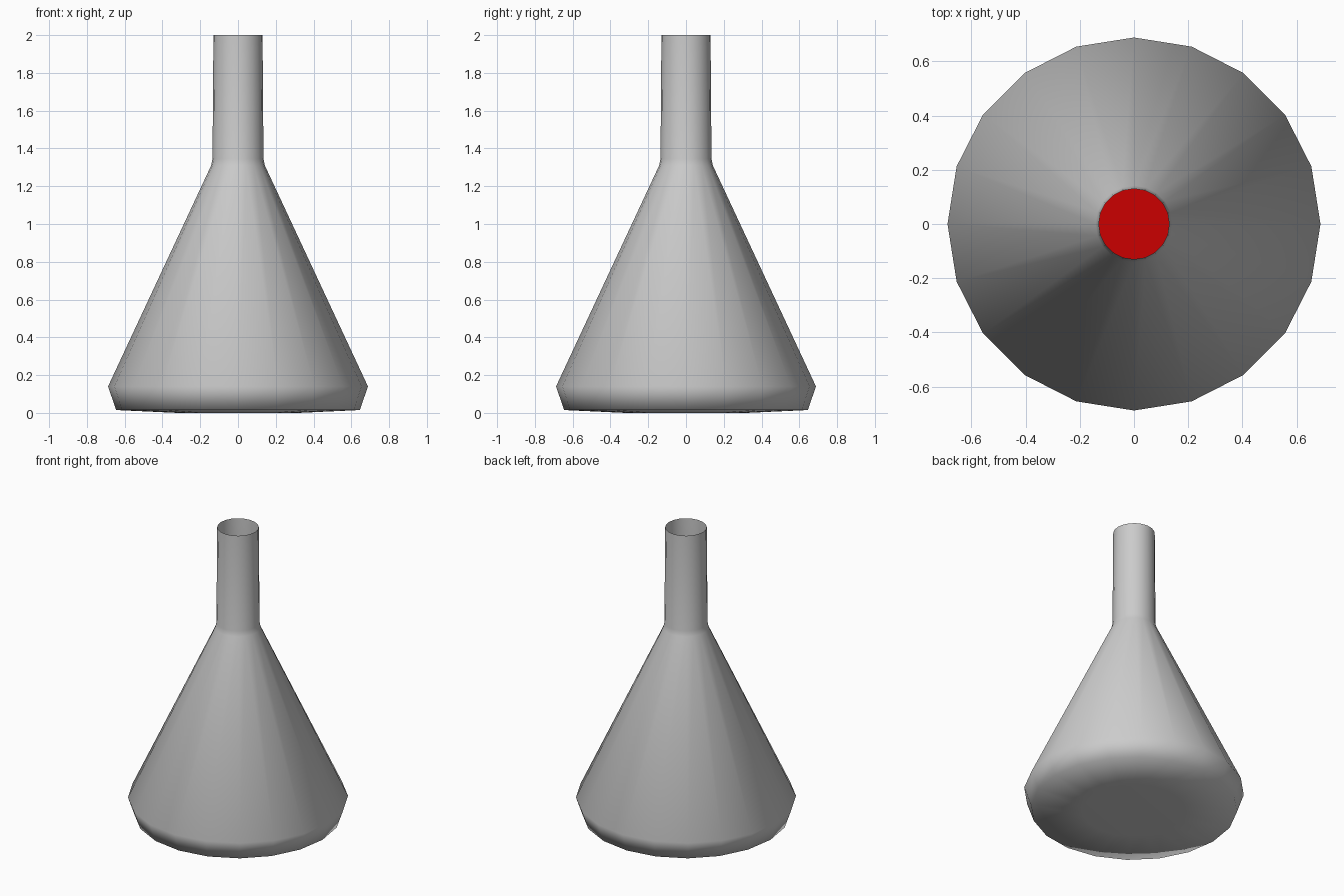
import bpy, bmesh, math

if "Cube" in bpy.data.objects:
    bpy.data.objects.remove(bpy.data.objects["Cube"])

SIDES = 20


def lathe(name, profile, cap_top=False):
    """Spin an (r, z) profile, closed at the bottom, optionally at the top."""
    bm = bmesh.new()
    rings = []
    for r, z in profile:
        rings.append([bm.verts.new((r * math.cos(2 * math.pi * i / SIDES),
                                    r * math.sin(2 * math.pi * i / SIDES), z))
                      for i in range(SIDES)])
    for a, b in zip(rings, rings[1:]):
        for i in range(SIDES):
            j = (i + 1) % SIDES
            bm.faces.new((a[i], a[j], b[j], b[i]))
    bm.faces.new(rings[0][::-1])
    if cap_top:
        bm.faces.new(rings[-1])
    mesh = bpy.data.meshes.new(name)
    bm.to_mesh(mesh)
    bm.free()
    obj = bpy.data.objects.new(name, mesh)
    bpy.context.collection.objects.link(obj)
    return obj


# Thin open flask: slightly bulged base, cone and tapering neck
flask = lathe("flask", [(0.32, 0.0), (0.645, 0.015), (0.688, 0.14),
                        (0.142, 1.31), (0.135, 1.345), (0.13, 2.0)])
flask.data.shade_smooth()

# Red liquid filling the lower part of the cone
liquid = lathe("liquid", [(0.30, 0.02), (0.625, 0.03), (0.668, 0.14),
                          (0.36, 0.80)], cap_top=True)
red = bpy.data.materials.new("red_liquid")
red.diffuse_color = (0.6, 0.0, 0.0, 1.0)
red.use_nodes = True
red.node_tree.nodes["Principled BSDF"].inputs["Base Color"].default_value = red.diffuse_color
liquid.data.materials.append(red)
